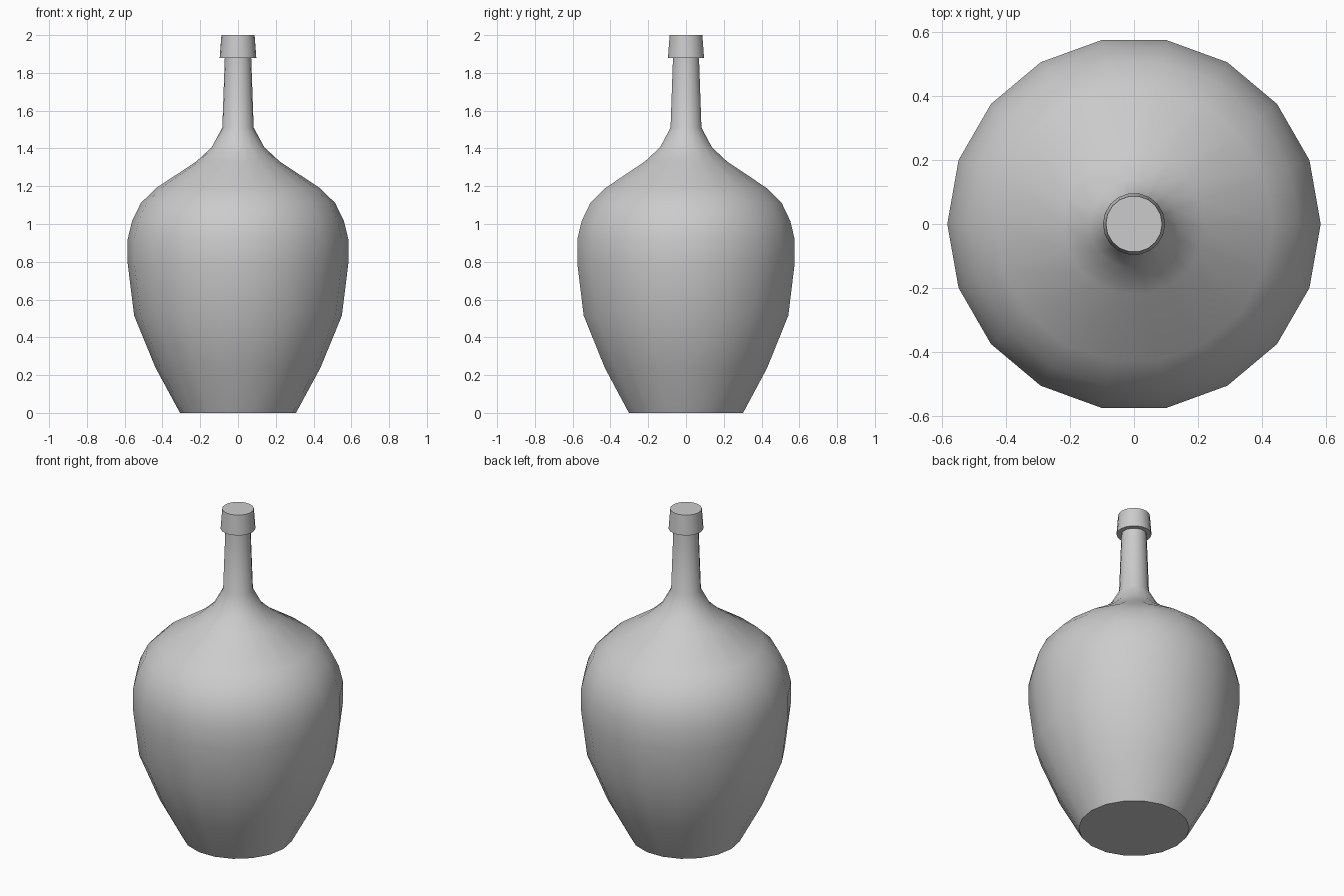
import bpy, bmesh, math

if "Cube" in bpy.data.objects:
    bpy.data.objects.remove(bpy.data.objects["Cube"])

SIDES = 18


def lathe(name, profile):
    """Revolve (radius, z) points around z and close both ends."""
    bm = bmesh.new()
    rings = []
    for r, z in profile:
        rings.append([bm.verts.new((r * math.cos(2 * math.pi * i / SIDES),
                                    r * math.sin(2 * math.pi * i / SIDES), z))
                      for i in range(SIDES)])
    for low, high in zip(rings, rings[1:]):
        for i in range(SIDES):
            j = (i + 1) % SIDES
            bm.faces.new((low[i], low[j], high[j], high[i]))
    bm.faces.new(rings[0][::-1])
    bm.faces.new(rings[-1])
    mesh = bpy.data.meshes.new(name)
    bm.to_mesh(mesh)
    bm.free()
    obj = bpy.data.objects.new(name, mesh)
    bpy.context.collection.objects.link(obj)
    bpy.ops.object.select_all(action='DESELECT')
    obj.select_set(True)
    bpy.context.view_layer.objects.active = obj
    bpy.ops.object.shade_smooth_by_angle(angle=math.radians(40))
    return obj


# Round-bellied bottle with a slim neck
lathe("bottle_body", [
    (0.307, 0), (0.437, 0.24), (0.55, 0.515), (0.584, 0.79), (0.584, 0.92),
    (0.561, 1.015), (0.515, 1.11), (0.434, 1.19), (0.222, 1.33),
    (0.14, 1.405), (0.083, 1.51), (0.07, 1.88)])

# Tapered stopper on the neck
lathe("stopper", [(0.097, 1.88), (0.088, 2.0)])
